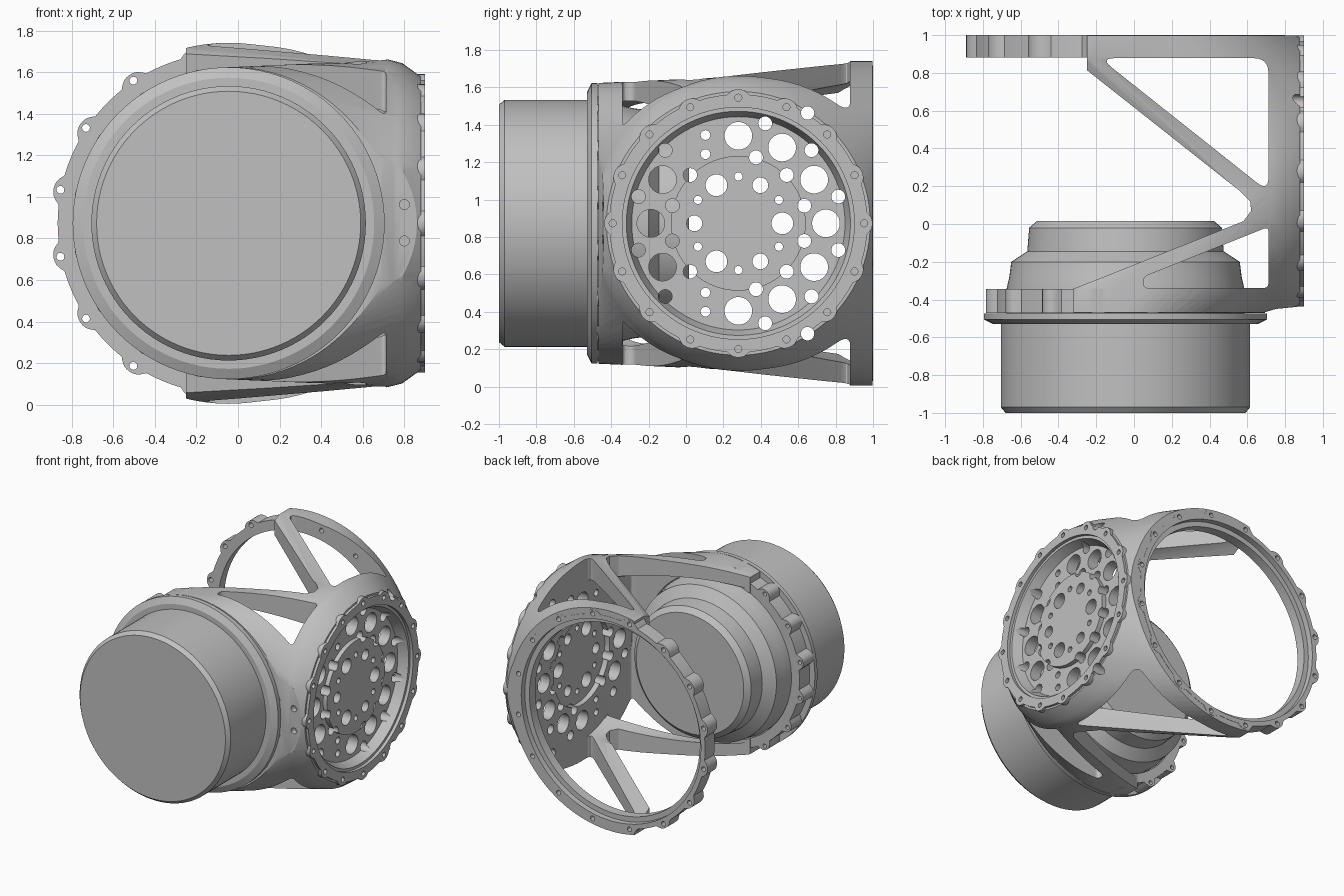
import bpy, bmesh, math
from mathutils import Vector

if "Cube" in bpy.data.objects:
    bpy.data.objects.remove(bpy.data.objects["Cube"], do_unlink=True)

mat = bpy.data.materials.new("cast_grey")
mat.use_nodes = True
GREY = (0.53, 0.53, 0.53, 1)
mat.diffuse_color = GREY
mat.node_tree.nodes["Principled BSDF"].inputs["Base Color"].default_value = GREY

CX, CY, CZ = -0.045, 0.28, 0.873   # motor axis x, side joint y, shared height
MOTOR, SIDE = (CX, CZ), (CY, CZ)


def place(axis, u, v, d):
    return {"x": (d, u, v), "y": (u, d, v), "z": (u, v, d)}[axis]


def make(name, bm):
    bmesh.ops.recalc_face_normals(bm, faces=bm.faces)
    me = bpy.data.meshes.new(name)
    bm.to_mesh(me)
    bm.free()
    me.materials.append(mat)
    ob = bpy.data.objects.new(name, me)
    bpy.context.collection.objects.link(ob)
    return ob


def prism(name, axis, lo, hi, *outlines):
    bm = bmesh.new()
    for pts in outlines:
        a = [bm.verts.new(place(axis, u, v, lo)) for u, v in pts]
        b = [bm.verts.new(place(axis, u, v, hi)) for u, v in pts]
        bm.faces.new(a)
        bm.faces.new(b[::-1])
        for i in range(len(a)):
            j = (i + 1) % len(a)
            bm.faces.new((a[i], a[j], b[j], b[i]))
    return make(name, bm)


def polar(c, r, deg):
    return c[0] + r * math.cos(math.radians(deg)), c[1] + r * math.sin(math.radians(deg))


def circle(c, r, n=96):
    return [polar(c, r, 360 * i / n) for i in range(n)]


def lobed(c, r, tip, start):
    # Round outline with sixteen small bolt lobes
    pts = []
    for i in range(288):
        deg = i * 1.25
        off = abs((deg - start + 11.25) % 22.5 - 11.25) / 4.2
        pts.append(polar(c, r + (tip - r) * max(0, 1 - off ** 2) ** 0.5, deg))
    return pts


def rounded(pts, r):
    out = []
    for i, p in enumerate(pts):
        p = Vector(p)
        a, b = [p + (Vector(q) - p).normalized() * r for q in (pts[i - 1], pts[(i + 1) % len(pts)])]
        for k in range(7):
            t = k / 6
            out.append(tuple(a * (1 - t) ** 2 + p * 2 * t * (1 - t) + b * t * t))
    return out


def hull(name, *discs):
    # Convex skin over circles given as (axis, centre, radius, position)
    bm = bmesh.new()
    for axis, c, r, d in discs:
        for u, v in circle(c, r):
            bm.verts.new(place(axis, u, v, d))
    bmesh.ops.convex_hull(bm, input=bm.verts)
    loose = [v for v in bm.verts if not v.link_faces]
    bmesh.ops.delete(bm, geom=loose, context="VERTS")
    return make(name, bm)


def volume(mesh):
    bm = bmesh.new()
    bm.from_mesh(mesh)
    vol = bm.calc_volume()
    bm.free()
    return vol


def combine(target, tool, op="DIFFERENCE"):
    # Boolean that only accepts a result of plausible volume
    a, b = volume(target.data), volume(tool.data)
    low, high = {"DIFFERENCE": (a - b, a), "UNION": (max(a, b), a + b),
                 "INTERSECT": (a / 4, min(a, b))}[op]
    mod = target.modifiers.new("cut", "BOOLEAN")
    mod.operation, mod.object = op, tool
    for solver in ("EXACT", "MANIFOLD", "FLOAT"):
        mod.solver = solver
        graph = bpy.context.evaluated_depsgraph_get()
        graph.update()
        result = bpy.data.meshes.new_from_object(target.evaluated_get(graph))
        vol = volume(result)
        if max(low, a / 4) - 1e-4 < vol < high + 1e-4 and abs(vol - a) > 1e-7:
            target.data = result
            break
    target.modifiers.remove(mod)
    bpy.data.objects.remove(tool, do_unlink=True)


def smooth(ob):
    bpy.ops.object.select_all(action="DESELECT")
    ob.select_set(True)
    bpy.context.view_layer.objects.active = ob
    bpy.ops.object.shade_smooth_by_angle(angle=math.radians(25))


def side_discs(shrink):
    return [("x", SIDE, r - shrink, x - shrink) for r, x in ((0.788, 0.72), (0.77, 0.79), (0.705, 0.88))]


# Housing skin: blend the side joint into the back ring and into the motor ring
body = hull("joint_housing", *side_discs(0), ("y", MOTOR, 0.868, 0.88), ("y", MOTOR, 0.868, 1.01))
combine(body, hull("front_skin", *side_discs(0.004),
                   ("y", MOTOR, 0.75, -0.34), ("y", MOTOR, 0.75, -0.48)), "UNION")

# Plan outline of the struts
plan = [(-0.25, 0.998), (-0.25, 0.815), (0.56, 0.175), (0.615, 0.12), (0.62, 0.07),
        (0.58, 0.015), (-0.32, -0.343), (-0.32, -0.468), (0.69, -0.468),
        (0.75, -0.45), (0.95, -0.43), (0.95, 0.998)]
combine(body, prism("plan", "z", -0.2, 2, plan), "INTERSECT")

# Triangular windows, through top and bottom
for corners, radius in (([(-0.18, 0.878), (0.712, 0.878), (0.712, 0.17)], 0.08),
                        ([(0.05, -0.28), (0.712, -0.015), (0.712, -0.339), (0.05, -0.339)], 0.028)):
    combine(body, prism("window", "z", -0.1, 1.85, rounded(corners, radius)))

# Hollow inside, leaving the flat side plate
combine(body, hull("hollow_back", ("x", SIDE, 0.62, 0.71), ("y", MOTOR, 0.765, 0.882)))
combine(body, hull("hollow_front", ("x", SIDE, 0.615, 0.708), ("y", MOTOR, 0.66, -0.337)))

# Lobed bolting rings
combine(body, prism("back_ring", "y", 0.881, 1.0, lobed(MOTOR, 0.822, 0.858, 11.25)), "UNION")
combine(body, prism("front_ring", "y", -0.472, -0.345, lobed(MOTOR, 0.705, 0.752, 11.25)), "UNION")
combine(body, prism("side_rim", "x", 0.82, 0.9, lobed(SIDE, 0.69, 0.717, 0)), "UNION")
combine(body, prism("back_bore", "y", 0.86, 1.1, circle(MOTOR, 0.745)))
combine(body, prism("back_step", "y", 0.955, 1.1, circle(MOTOR, 0.785)))
combine(body, prism("front_bore", "y", -0.6, -0.3, circle(MOTOR, 0.635)))

# Dished side recess with a raised hub that is hollow behind
combine(body, prism("rim_step", "x", 0.875, 1.0, circle(SIDE, 0.62)))
combine(body, hull("dish", ("x", SIDE, 0.605, 0.89), ("x", SIDE, 0.57, 0.8)))
combine(body, prism("hub", "x", 0.76, 0.835, circle(SIDE, 0.36)), "UNION")
combine(body, prism("hub_back", "x", 0.6, 0.755, circle(SIDE, 0.345)))

# Hole pattern in the side plate
holes = []
for k in range(12):
    if k not in (4, 8):
        holes.append(circle(polar(SIDE, 0.468, k * 30), 0.074, 32))
    if k not in (3, 8):
        holes += [circle(polar(SIDE, r, k * 30 + 15), 0.037, 24) for r in (0.365, 0.553)]
for k in range(6):
    big = 0.042 if k % 2 else 0.058
    holes.append(circle(polar(SIDE, 0.235, k * 60), big, 24))
    holes.append(circle(polar(SIDE, 0.25, k * 60 + 30), 0.022, 20))
for s in (-1, 1):
    holes += [circle((CY - 0.176, CZ + s * d), 0.026, 20) for d in (0.37, 0.472)]
    holes.append(circle((CY + 0.37, CZ + s * 0.59), 0.036, 24))
combine(body, prism("side_holes", "x", 0.65, 0.95, *holes))

# Bolt holes
combine(body, prism("rim_bolts", "x", 0.86, 1.0,
                    *[circle(polar(SIDE, 0.672, k * 22.5), 0.019, 12) for k in range(16)]))
combine(body, prism("back_bolts", "y", 0.85, 1.1,
                    *[circle(polar(MOTOR, 0.825, k * 22.5 + 11.25), 0.019, 12) for k in range(16)]))
combine(body, prism("front_bolts", "y", -0.43, -0.3,
                    *[circle(polar(MOTOR, 0.722, k * 22.5 + 11.25), 0.016, 12) for k in range(4, 12)]))
combine(body, prism("corner_bolts", "y", -0.6, -0.4,
                    *[circle((0.8, CZ + d), 0.024, 16) for d in (-0.085, 0.09)]))
smooth(body)

# Motor: turned profile about its long axis, as (radius, y)
profile = [(0, -1), (0.635, -1), (0.66, -0.97), (0.66, -0.53), (0.7, -0.53), (0.75, -0.505),
           (0.75, -0.473), (0.63, -0.473), (0.63, -0.345), (0.615, -0.28), (0.605, -0.2),
           (0.52, -0.145), (0.51, -0.02), (0.47, 0.015), (0, 0.015)]
bm = bmesh.new()
vs = [bm.verts.new((CX + r, y, CZ)) for r, y in profile]
es = [bm.edges.new(p) for p in zip(vs, vs[1:])]
bmesh.ops.spin(bm, geom=vs + es, cent=(CX, 0, CZ), axis=(0, 1, 0), angle=math.tau, steps=96)
bmesh.ops.remove_doubles(bm, verts=bm.verts, dist=0.0005)
motor = make("motor", bm)
smooth(motor)
